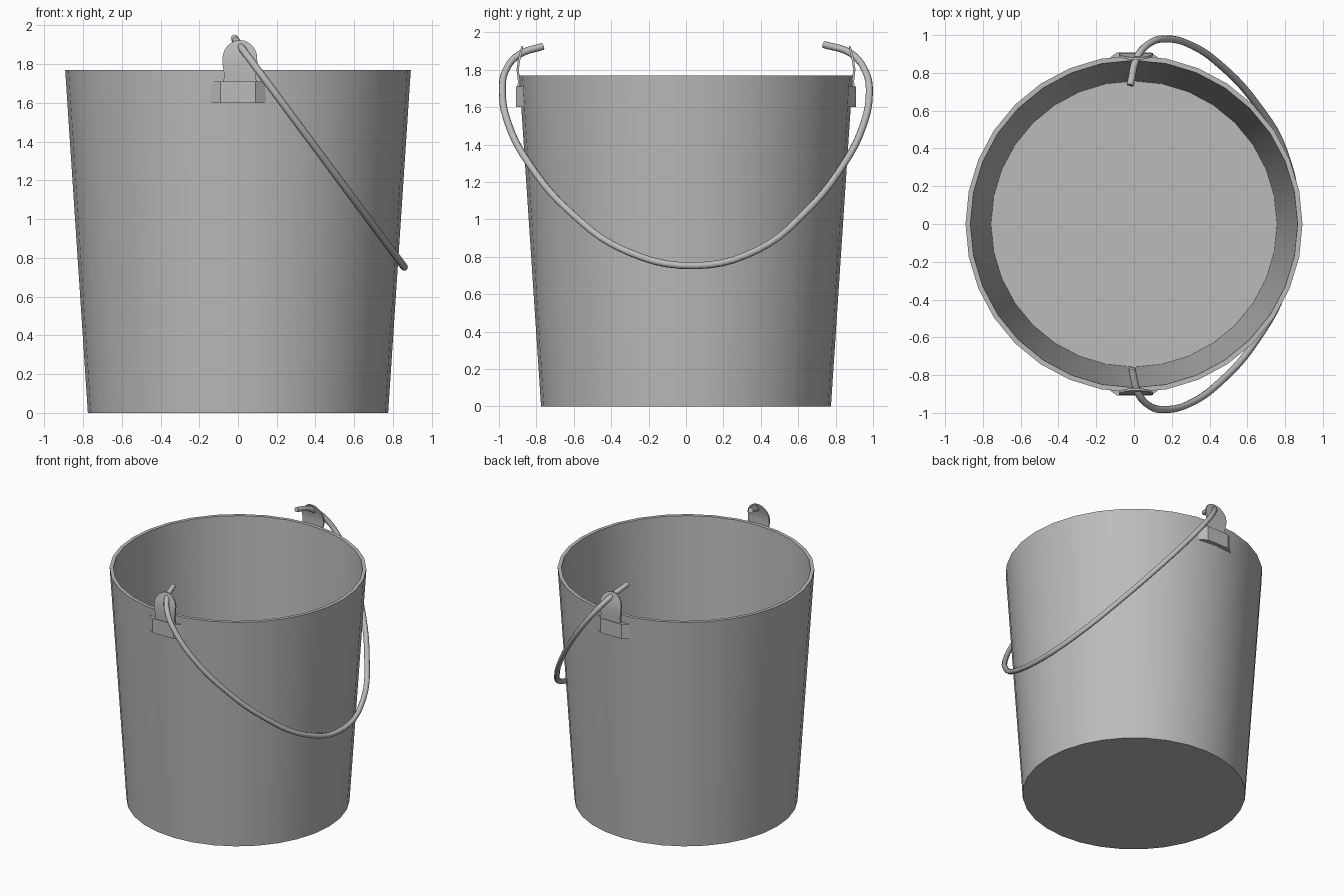
import bpy, bmesh, math
from mathutils import Vector

old = bpy.data.objects.get("Cube")
if old:
    bpy.data.objects.remove(old, do_unlink=True)

mat = bpy.data.materials.new("grey metal")
mat.use_nodes = True
grey = (0.5, 0.5, 0.5, 1)
mat.diffuse_color = grey
mat.node_tree.nodes["Principled BSDF"].inputs["Base Color"].default_value = grey


def add_object(name, bm, smooth=30):
    bmesh.ops.recalc_face_normals(bm, faces=bm.faces)
    mesh = bpy.data.meshes.new(name)
    bm.to_mesh(mesh)
    bm.free()
    obj = bpy.data.objects.new(name, mesh)
    bpy.context.collection.objects.link(obj)
    mesh.materials.append(mat)
    bpy.ops.object.select_all(action='DESELECT')
    obj.select_set(True)
    bpy.context.view_layer.objects.active = obj
    bpy.ops.object.shade_smooth_by_angle(angle=math.radians(smooth))
    return obj


# Bucket: one tapered wall profile, outside then inside, closed by two floors
SIDES = 32
bm = bmesh.new()
rings = []
for r, z in [(0.775, 0), (0.892, 1.77), (0.866, 1.77), (0.757, 0.02)]:
    rings.append([bm.verts.new((r * math.cos(math.tau * i / SIDES),
                                r * math.sin(math.tau * i / SIDES), z))
                  for i in range(SIDES)])
for a, b in zip(rings, rings[1:]):
    for i in range(SIDES):
        j = (i + 1) % SIDES
        bm.faces.new((a[i], a[j], b[j], b[i]))
bm.faces.new(rings[0])
bm.faces.new(rings[-1])
add_object("bucket", bm)


# Lugs: a bent band on the wall, and a thin round-topped ear rising from it
def prism(bm, front, back):
    f = [bm.verts.new(p) for p in front]
    b = [bm.verts.new(p) for p in back]
    bm.faces.new(f)
    bm.faces.new(b[::-1])
    for i in range(len(f)):
        j = (i + 1) % len(f)
        bm.faces.new((f[i], b[i], b[j], f[j]))


def ear_face(side, offset):
    # Rows of (half width, height, distance from the axis)
    rows = [(0.09, 1.69, 0.895), (0.08, 1.74, 0.893), (0.09, 1.80, 0.9)]
    for k in range(1, 6):
        a = math.radians(16 * k)
        rows.append((0.092 * math.cos(a), 1.82 + 0.105 * math.sin(a),
                     0.9 - 0.025 * math.sin(a)))
    return [[(0.01 + s * w, side * (y + offset), z) for s in (-1, 1)]
            for w, z, y in rows]


for side, name in ((-1, "front"), (1, "back")):
    bm = bmesh.new()
    band = [(-0.145, 0.868), (-0.09, 0.908), (0.09, 0.908), (0.145, 0.868)]
    prism(bm, [(x, side * y, 1.6) for x, y in band],
          [(x, side * y, 1.71) for x, y in band])
    add_object(name + "_lug_band", bm)

    bm = bmesh.new()
    layers = [[[bm.verts.new(p) for p in row] for row in ear_face(side, o)]
              for o in (-0.006, 0.006)]
    for rows in layers:
        for a, b in zip(rows, rows[1:]):
            bm.faces.new((a[0], a[1], b[1], b[0]))
    inner, outer = layers
    loops = [[r[0] for r in rows] + [r[1] for r in reversed(rows)]
             for rows in (inner, outer)]
    n = len(loops[0])
    for i in range(n):
        j = (i + 1) % n
        bm.faces.new((loops[0][i], loops[0][j], loops[1][j], loops[1][i]))
    add_object(name + "_lug_ear", bm)


# Handle: a wire swung down toward +x, lying in one slanted plane
path = [(-0.765, 1.925), (-0.89, 1.882), (-0.962, 1.8), (-0.982, 1.69),
        (-0.95, 1.51), (-0.834, 1.29), (-0.62, 1.04), (-0.32, 0.83),
        (0.05, 0.752), (0.38, 0.835), (0.64, 1.04), (0.84, 1.29),
        (0.943, 1.49), (0.98, 1.67), (0.96, 1.79), (0.877, 1.89),
        (0.735, 1.935)]
pts = [Vector((-0.018 + 0.742 * (1.933 - z), y, z)) for y, z in path]
curve = bpy.data.curves.new("handle_path", 'CURVE')
curve.dimensions = '3D'
curve.bevel_depth = 0.019
curve.bevel_resolution = 2
curve.use_fill_caps = True
curve.resolution_u = 5
spline = curve.splines.new('BEZIER')
spline.bezier_points.add(len(pts) - 1)
for bp, p in zip(spline.bezier_points, pts):
    bp.co = p
    bp.handle_left_type = bp.handle_right_type = 'AUTO'
helper = bpy.data.objects.new("handle_path", curve)
bpy.context.collection.objects.link(helper)
bpy.context.view_layer.update()
bm = bmesh.new()
bm.from_mesh(helper.evaluated_get(bpy.context.evaluated_depsgraph_get()).to_mesh())
bmesh.ops.remove_doubles(bm, verts=bm.verts, dist=0.0001)
bpy.data.objects.remove(helper, do_unlink=True)
add_object("handle", bm, 60)
